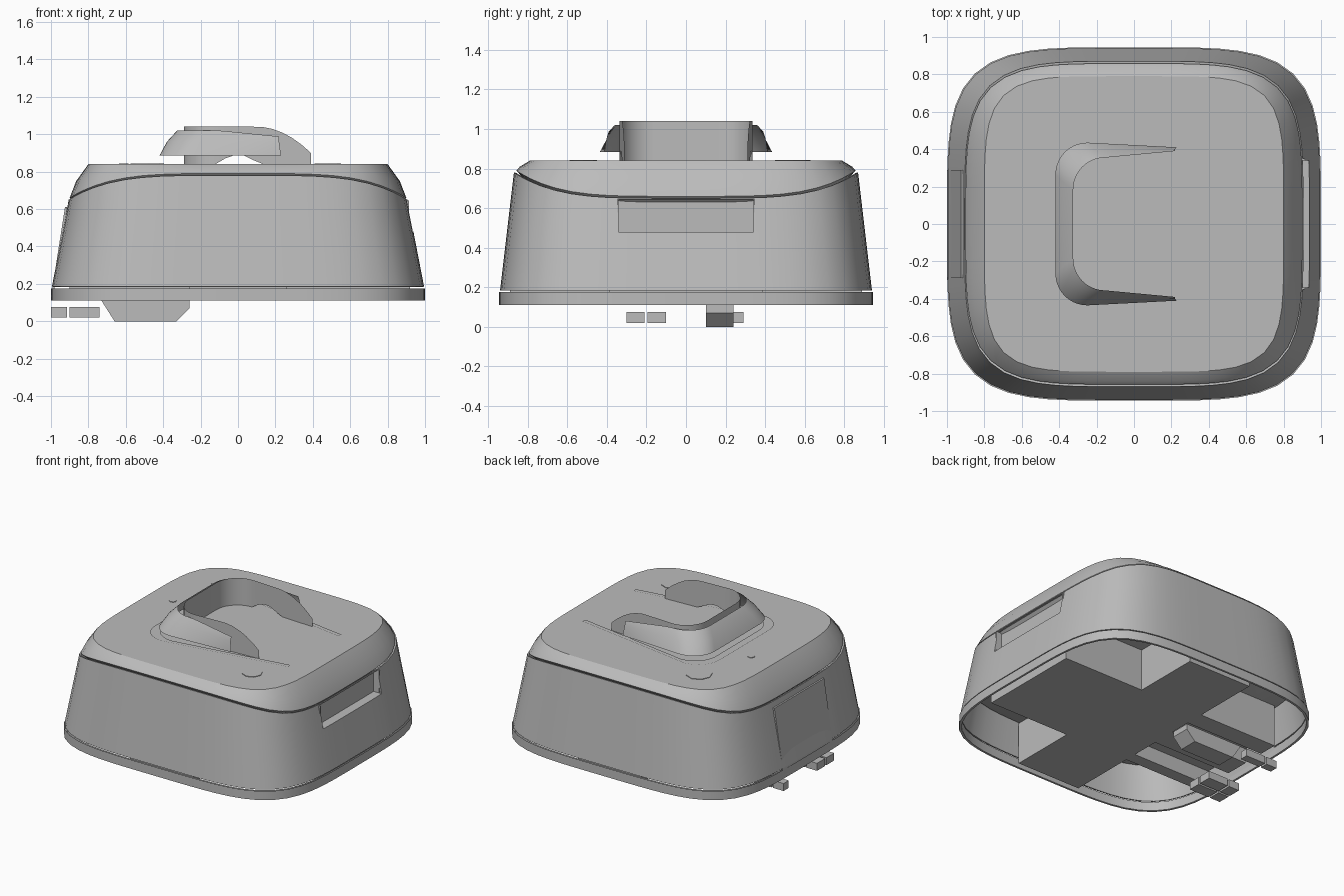
import bpy, bmesh
from math import sin, cos, pi, radians

if "Cube" in bpy.data.objects:
    bpy.data.objects.remove(bpy.data.objects["Cube"])

GREY = (0.5, 0.5, 0.5, 1)
mat = bpy.data.materials.new("plain grey")
mat.use_nodes = True
mat.diffuse_color = GREY
mat.node_tree.nodes["Principled BSDF"].inputs["Base Color"].default_value = GREY
SEG = 72


def finish(name, bm, smooth=True):
    """Turn a bmesh into a named grey object."""
    bmesh.ops.recalc_face_normals(bm, faces=bm.faces)
    mesh = bpy.data.meshes.new(name)
    bm.to_mesh(mesh)
    bm.free()
    mesh.materials.append(mat)
    ob = bpy.data.objects.new(name, mesh)
    bpy.context.collection.objects.link(ob)
    bpy.ops.object.select_all(action='DESELECT')
    ob.select_set(True)
    bpy.context.view_layer.objects.active = ob
    if smooth:
        bpy.ops.object.shade_smooth_by_angle(angle=radians(30))
    return ob


def loft(name, rows, closed=True, cap_start=False, cap_end=False, smooth=True):
    """Skin equal-length rows of points."""
    bm = bmesh.new()
    vs = [[bm.verts.new(p) for p in row] for row in rows]
    n = len(rows[0])
    for a, b in zip(vs, vs[1:]):
        for i in range(n if closed else n - 1):
            j = (i + 1) % n
            bm.faces.new((a[i], a[j], b[j], b[i]))
    if cap_start:
        bm.faces.new(vs[0])
    if cap_end:
        bm.faces.new(vs[-1])
    return finish(name, bm, smooth)


def box(name, x, y, z):
    bm = bmesh.new()
    bmesh.ops.create_cube(bm, size=1)
    for v in bm.verts:
        v.co = [lo + (c + 0.5) * (hi - lo) for c, (lo, hi) in zip(v.co, (x, y, z))]
    return finish(name, bm, False)


def ring(hx, hy, z_at, power=4.3):
    """Rounded-square ring; z_at gets 1 on the x sides and 0 on the y sides."""
    pts = []
    for i in range(SEG):
        a = 2 * pi * i / SEG
        c, s = cos(a), sin(a)
        r = (abs(c) ** power + abs(s) ** power) ** (-1 / power)
        pts.append((hx * r * c, hy * r * s, z_at(abs(r * c) ** power)))
    return pts


def seam(t):
    return 0.78 - 0.13 * t


def blend(f, lo=0.185):
    return lambda t: lo + f * (seam(t) - lo)


# base rim and tapered body shell with a saddle-shaped top edge
loft("base_rim", [ring(0.985, 0.93, lambda t: 0.175), ring(0.985, 0.93, lambda t: 0.11),
                  ring(1.0, 0.945, lambda t: 0.11), ring(1.0, 0.945, lambda t: 0.176)])
body = loft("body_shell", [ring(0.995 - 0.09 * f, 0.94 - 0.07 * f, blend(f))
                           for f in (0, 0.25, 0.5, 0.75, 1)])
solid = body.modifiers.new("thickness", 'SOLIDIFY')
solid.thickness = 0.012
solid.offset = -1

# grip opening in the left side
cutter = box("grip_cutter", (0.8, 1.1), (-0.34, 0.34), (0.48, 0.645))
cut = body.modifiers.new("grip", 'BOOLEAN')
cut.object = cutter
cut.solver = 'EXACT'
bpy.ops.object.select_all(action='DESELECT')
body.select_set(True)
bpy.context.view_layer.objects.active = body
for m in [m.name for m in body.modifiers]:
    bpy.ops.object.modifier_apply(modifier=m)
bpy.ops.object.shade_smooth_by_angle(angle=radians(30))
bpy.data.objects.remove(cutter)
box("grip_back", (0.855, 0.87), (-0.34, 0.34), (0.48, 0.65))
box("grip_floor", (0.87, 0.935), (-0.34, 0.34), (0.47, 0.48))
for s in (-1, 1):
    box("grip_end", (0.87, 0.915), sorted((s * 0.34, s * 0.35)), (0.48, 0.645))

# lid: tucked lip, sloping shoulder and flat top
loft("lid", [ring(0.87, 0.83, lambda t: seam(t) - 0.02),
             ring(0.9, 0.858, lambda t: seam(t) + 0.01),
             ring(0.865, 0.84, lambda t: 0.81 - 0.06 * t),
             ring(0.80, 0.79, lambda t: 0.84, 5)], cap_end=True)


def c_path(x0, hy, xe, ye, z_at, r=0.17, n=10):
    """C outline opening to +x, ends at (xe, +-ye)."""
    half = []
    for i in range(n):
        f = i / n
        half.append((xe + f * (x0 + r - xe), ye + f * (hy - ye)))
    for i in range(n + 1):
        a = pi / 2 * i / n
        half.append((x0 + r - r * sin(a), hy - r + r * cos(a)))
    pts = half + [(x, -y) for x, y in reversed(half)]
    return [(x, y, z_at(x)) for x, y in pts]


def crest(x):
    return 1.04 - 0.14 * (max(0, x - 0.1) / 0.29) ** 2


def arch(x):
    return 0.84 + 0.05 * max(0, 1 - (x / 0.11) ** 2)


# handle: upright inner wall, separate flared skirt, tapering trim on the lid
loft("handle_wall", [c_path(-0.29, 0.335, 0.39, 0.31, arch),
                     c_path(-0.29, 0.335, 0.39, 0.31, crest)], closed=False)
loft("handle_skirt", [c_path(-0.325, 0.355, 0.22, 0.39, lambda x: 1.02 - 0.1 * max(0, x + 0.1)),
                      c_path(-0.38, 0.395, 0.22, 0.4, lambda x: 0.96),
                      c_path(-0.42, 0.435, 0.23, 0.41, lambda x: 0.885)], closed=False)
loft("handle_trim", [c_path(-0.42, 0.42, 0.62, 0.28, lambda x: 0.845),
                     c_path(-0.475, 0.46, 0.63, 0.31, lambda x: 0.845)], closed=False)


# small buttons on the lid
def button(name, x, y, r):
    bm = bmesh.new()
    bmesh.ops.create_cone(bm, cap_ends=True, segments=8, radius1=r, radius2=r, depth=0.008)
    bmesh.ops.translate(bm, verts=bm.verts, vec=(x, y, 0.84))
    finish(name, bm, False)


button("round_button", -0.485, 0.54, 0.09)
button("indicator", -0.61, 0.11, 0.025)
button("front_button", 0.48, -0.52, 0.07)

# hatch on the right side, following the wall slope
hatch = box("side_hatch", (-1.0, -0.988), (-0.29, 0.29), (0.13, 0.61))
for v in hatch.data.vertices:
    if v.co.z > 0.3:
        v.co.x += 0.075

# underside: three-armed bottom with raised walls and an inner floor
X, Y, END, SIDE, LOW, HIGH = 0.26, 0.39, 0.92, 0.89, 0.112, 0.42
outline = [(X, SIDE), (X, Y), (END, Y), (END, -Y), (X, -Y), (X, -SIDE), (-X, -SIDE), (-X, SIDE)]
loft("bottom_plate", [[(x, y, z) for x, y in outline] for z in (HIGH, LOW)],
     cap_end=True, smooth=False)
loft("inner_floor", [ring(0.93, 0.89, lambda t: HIGH + 0.005),
                     ring(0.92, 0.88, lambda t: HIGH)], cap_end=True)

# fourth arm: ribs with slots between them
for y0, y1, top in ((-Y, -0.3, HIGH), (-0.09, 0.09, 0.22), (0.25, Y, HIGH)):
    box("bottom_rib", (-0.9, -X), (y0, y1), (LOW, top))
box("slot_ceiling", (-0.9, -X), (-0.3, 0.25), (0.22, 0.23))

# latch rail in the rear slot, and the latch bars below the hatch
profile = [(-0.73, 0.11), (-0.66, 0), (-0.33, 0), (-0.26, 0.07), (-0.26, 0.11)]
loft("latch_rail", [[(x, y, z) for x, z in profile] for y in (0.1, 0.24)],
     cap_start=True, cap_end=True, smooth=False)
for y in ((-0.3, -0.21), (-0.195, -0.1), (0.23, 0.29)):
    box("latch_tip", (-1.0, -0.915), y, (0.02, 0.075))
    box("latch_bar", (-0.9, -0.74), y, (0.02, 0.075))
